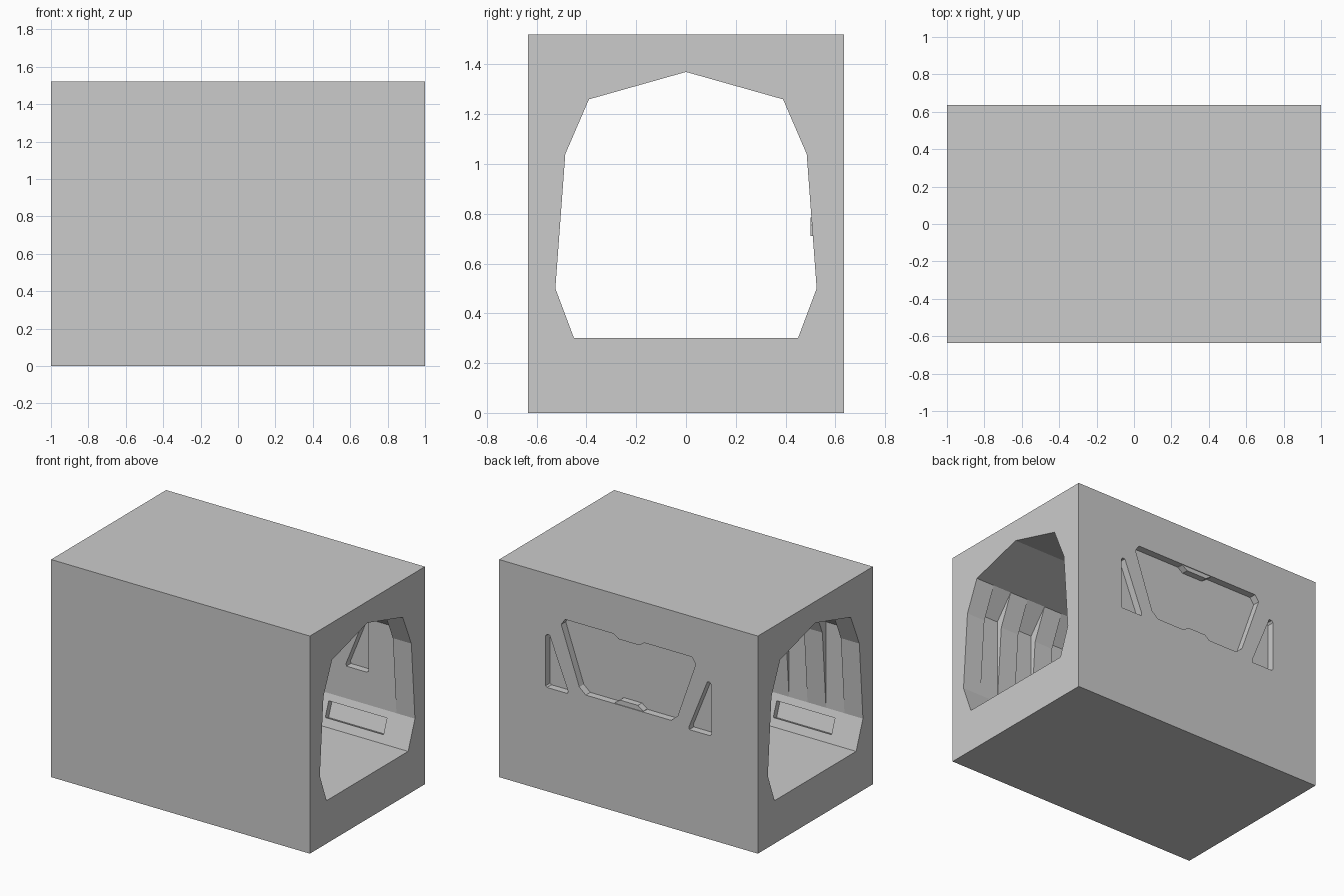
import bpy, bmesh
from mathutils import Vector

cube = bpy.data.objects.get("Cube")
if cube:
    bpy.data.objects.remove(cube, do_unlink=True)

grey = bpy.data.materials.new("plain_grey")
grey.use_nodes = True
grey.diffuse_color = (0.6, 0.6, 0.6, 1)
grey.node_tree.nodes["Principled BSDF"].inputs["Base Color"].default_value = (0.6, 0.6, 0.6, 1)


def prism(name, axis, profile, start, end):
    """Extrude a closed profile along x (profile is y, z) or y (profile is x, z)."""
    bm = bmesh.new()
    if axis == "x":
        verts = [bm.verts.new((start, a, b)) for a, b in profile]
        step = Vector((end - start, 0, 0))
    else:
        verts = [bm.verts.new((a, start, b)) for a, b in profile]
        step = Vector((0, end - start, 0))
    face = bm.faces.new(verts)
    new = bmesh.ops.extrude_face_region(bm, geom=[face])["geom"]
    bmesh.ops.translate(bm, vec=step, verts=[v for v in new if isinstance(v, bmesh.types.BMVert)])
    bmesh.ops.recalc_face_normals(bm, faces=bm.faces)
    mesh = bpy.data.meshes.new(name)
    bm.to_mesh(mesh)
    bm.free()
    mesh.materials.append(grey)
    obj = bpy.data.objects.new(name, mesh)
    bpy.context.collection.objects.link(obj)
    return obj


def cut(target, cutter):
    """Subtract the cutter for good, then remove it."""
    cutter.hide_render = True
    mod = target.modifiers.new("cut", "BOOLEAN")
    mod.operation, mod.solver, mod.object = "DIFFERENCE", "EXACT", cutter
    bpy.context.view_layer.objects.active = target
    bpy.ops.object.modifier_apply(modifier=mod.name)
    bpy.data.objects.remove(cutter, do_unlink=True)


def mirrored(half):
    """Close a half outline by reflecting it in its first coordinate."""
    return half + [(-a, b) for a, b in reversed(half) if a]


def side_flip(profile, side):
    return [(a * side, b) for a, b in profile]


# Outer block
DEPTH, HEIGHT = 0.635, 1.52
block = prism("corridor_block", "x", mirrored([(DEPTH, 0), (DEPTH, HEIGHT)]), -1, 1)

# Faceted tunnel running end to end
tunnel = mirrored([(0.45, 0.3), (0.525, 0.5), (0.485, 1.04), (0.39, 1.26), (0, 1.37)])
cut(block, prism("tunnel_cutter", "x", tunnel, -1.1, 1.1))

# Wall recesses: narrow bays between ribs on one side, one wide bay on the window side
bay = [(0.525, 0.5), (0.525, 1.1), (0.39, 1.26), (0.3, 1.0), (0.3, 0.6)]
pitch = 1 / 7
for end in (-1, 1):
    for i in (1, 3, 5):
        x0, x1 = sorted((end * (1 - i * pitch), end * (1 - (i + 1) * pitch)))
        cut(block, prism("bay_cutter", "x", side_flip(bay, -1), x0, x1))
cut(block, prism("window_bay_cutter", "x", bay, pitch - 1, 1 - pitch))

# Long slots in the sloped skirting
low, high = Vector((0.45, 0.3)), Vector((0.525, 0.5))
along = high - low
out = Vector((along.y, -along.x)).normalized()
a, b = low + along * 0.27, low + along * 0.78
slot = [tuple(p) for p in (a + out * 0.04, b + out * 0.04, b - out * 0.03, a - out * 0.03)]
for side in (-1, 1):
    for x in (-0.57, 0, 0.57):
        cut(block, prism("slot_cutter", "x", side_flip(slot, side), x - 0.225, x + 0.225))

# Windows recessed from both faces, leaving a thin pane
main_window = mirrored([(0.33, 0.752), (0.38, 0.795), (0.52, 1.195), (0.49, 1.238)])
side_window = [(0.47, 0.725), (0.63, 0.725), (0.64, 0.735), (0.64, 1.083), (0.63, 1.097),
               (0.61, 1.097), (0.468, 0.745)]
for outline in (main_window, side_window, side_flip(side_window, -1)):
    cut(block, prism("outer_window_cutter", "y", outline, 0.585, 0.7))
    cut(block, prism("inner_window_cutter", "y", outline, 0.38, 0.575))

# Window clips at the middle of the top and bottom edges
prism("lower_window_clip", "y", mirrored([(0.11, 0.71), (0.11, 0.755), (0.07, 0.785)]), 0.5, 0.63)
prism("upper_window_clip", "y", mirrored([(0.12, 1.27), (0.12, 1.236), (0.08, 1.208)]), 0.5, 0.63)
